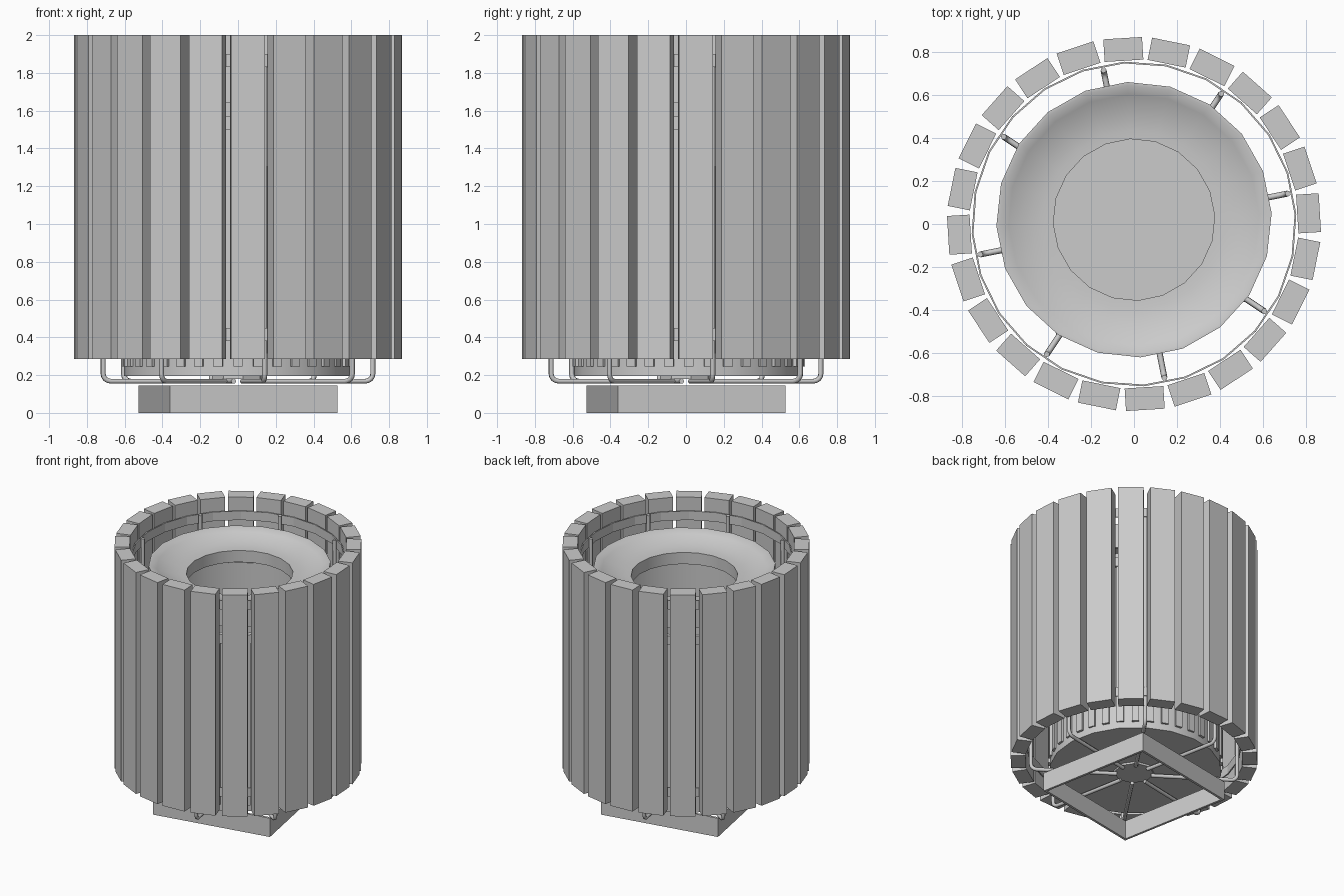
import bpy, bmesh
from math import sin, cos, radians, pi
from mathutils import Matrix, Vector

if "Cube" in bpy.data.objects:
    bpy.data.objects.remove(bpy.data.objects["Cube"])

grey = bpy.data.materials.new("plain_grey")
grey.use_nodes = True
GREY = (0.6, 0.6, 0.6, 1)
grey.diffuse_color = GREY
for node in grey.node_tree.nodes:
    if node.type == 'BSDF_PRINCIPLED':
        node.inputs["Base Color"].default_value = GREY


def add_object(name, data, smooth=False):
    data.materials.append(grey)
    obj = bpy.data.objects.new(name, data)
    bpy.context.scene.collection.objects.link(obj)
    if smooth:
        bpy.ops.object.select_all(action='DESELECT')
        obj.select_set(True)
        bpy.context.view_layer.objects.active = obj
        bpy.ops.object.shade_smooth_by_angle(angle=radians(35))
    return obj


def mesh_object(name, bm, smooth=False):
    bmesh.ops.recalc_face_normals(bm, faces=bm.faces)
    mesh = bpy.data.meshes.new(name)
    bm.to_mesh(mesh)
    bm.free()
    return add_object(name, mesh, smooth)


def lathe(name, profile, sides, start, centre=(0, 0), closed=True, smooth=False):
    """Turn a (radius, height) profile around z."""
    bm = bmesh.new()
    a = radians(start)
    verts = [bm.verts.new((r * cos(a), r * sin(a), z)) for r, z in profile]
    edges = [bm.edges.new(p) for p in zip(verts, verts[1:])]
    if closed:
        edges.append(bm.edges.new((verts[-1], verts[0])))
    bmesh.ops.spin(bm, geom=verts + edges, cent=(0, 0, 0), axis=(0, 0, 1),
                   angle=2 * pi, steps=sides, use_merge=False)
    bmesh.ops.remove_doubles(bm, verts=bm.verts, dist=1e-4)
    obj = mesh_object(name, bm, smooth)
    obj.location = (centre[0], centre[1], 0)
    return obj


def box_ring(name, count, start, radius, size, z, centre=(0, 0)):
    """Boxes spaced evenly round a circle, facing outward."""
    bm = bmesh.new()
    for i in range(count):
        turn = Matrix.Rotation(radians(start) + 2 * pi * i / count, 4, 'Z')
        bmesh.ops.create_cube(bm, size=1, matrix=turn
                              @ Matrix.Translation((radius, 0, z))
                              @ Matrix.Diagonal((*size, 1)))
    obj = mesh_object(name, bm)
    obj.location = (centre[0], centre[1], 0)
    return obj


def band(r, thick, low, high):
    return [(r, low), (r, high), (r - thick, high), (r - thick, low)]


# Outer cladding and the two hoops behind it
box_ring("outer_slats", 24, 3.5, 0.812, (0.105, 0.18, 1.715), 1.1425)
lathe("upper_hoop", band(0.755, 0.008, 1.83, 1.9), 24, 3.5)
lathe("lower_hoop", band(0.755, 0.008, 0.38, 0.45), 24, 3.5)

# Square open base and hub
lathe("base_frame", band(0.637, 0.025, 0, 0.145), 4, -34.4)
lathe("hub_plate", [(0, 0.18), (0.14, 0.18), (0.14, 0.195), (0, 0.195)], 8, 11.2,
      closed=False)

# Bent rods running out from the hub and up behind the slats
rods = bpy.data.curves.new("support_rods", 'CURVE')
rods.dimensions = '3D'
rods.bevel_depth = 0.014
rods.bevel_resolution = 1
rods.use_fill_caps = True
reach, low, bend = 0.728, 0.168, 0.04
path = [(0.12, low)]
path += [(reach - bend + bend * sin(t * pi / 8), low + bend - bend * cos(t * pi / 8))
         for t in range(5)]
path += [(reach, 1.9)]
for i in range(8):
    a = radians(11.2 + 45 * i)
    spline = rods.splines.new('POLY')
    spline.points.add(len(path) - 1)
    for point, (r, z) in zip(spline.points, path):
        point.co = (r * cos(a), r * sin(a), z, 1)
add_object("support_rods", rods)

# Inner drum with ribs and a rolled rim
middle = (0, 0.015)
lathe("inner_drum", [(0, 0.195), (0.605, 0.195), (0.605, 1.5), (0.625, 1.5),
                     (0.625, 1.57), (0.59, 1.57), (0.59, 0.21), (0, 0.21)],
      20, 92.7, middle, closed=False, smooth=True)
box_ring("drum_ribs", 36, 0, 0.605, (0.02, 0.05, 1.255), 0.8725, middle)

# Dished lid with a round opening
dish = [(0.375 + 0.25 * t / 6, 1.76 + 0.07 * (t / 6) ** 2) for t in range(7)]
under = [(r, z - 0.015) for r, z in reversed(dish)]
under[-1] = (0.385, under[-1][1])
lathe("lid", [(0.375, 1.67)] + dish
      + [(0.64, 1.83), (0.64, 1.64), (0.625, 1.64)] + under + [(0.385, 1.67)],
      20, 92.7, (0, 0.02), smooth=True)
